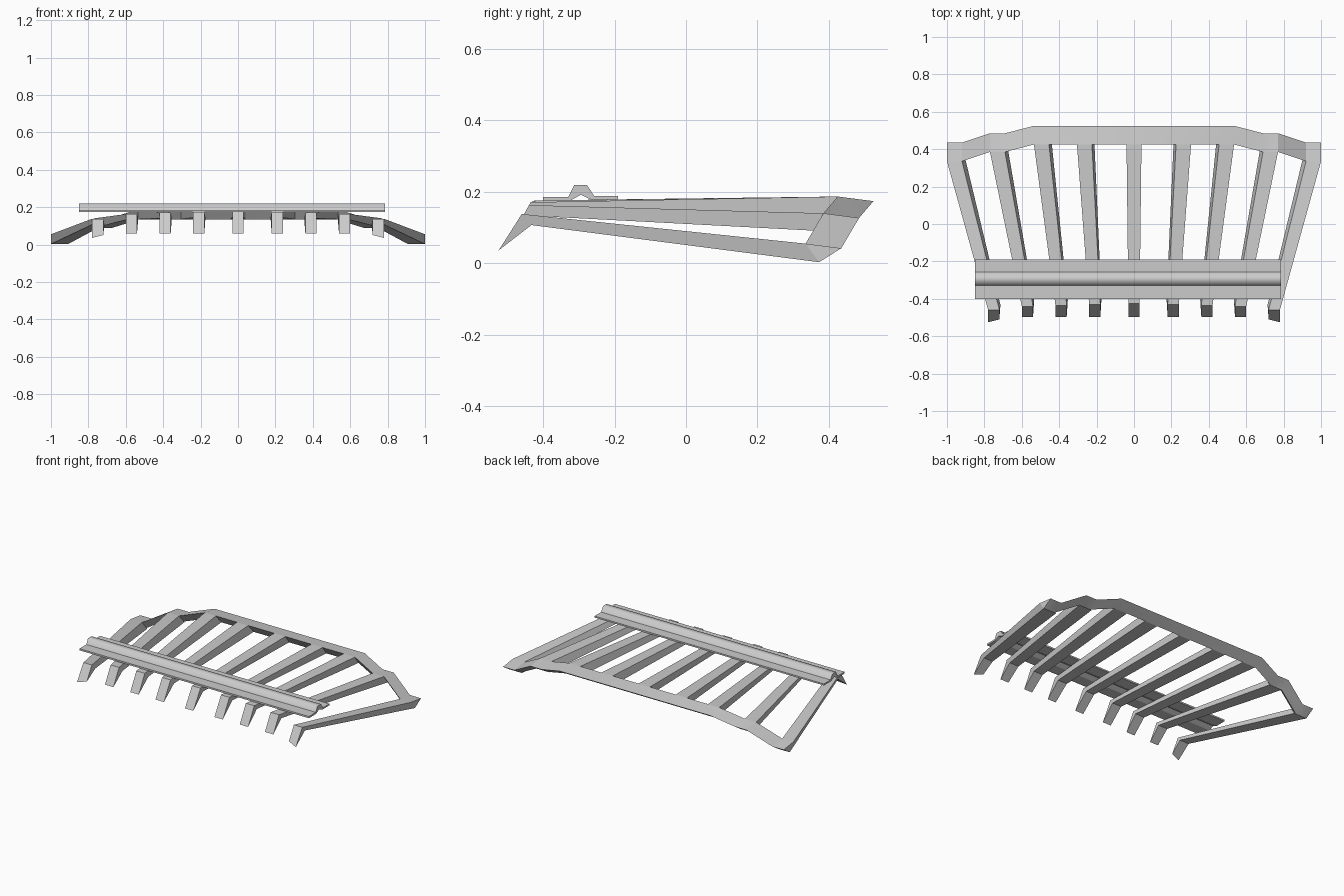
import bpy
import bmesh
from math import radians

cube = bpy.data.objects.get("Cube")
if cube:
    bpy.data.objects.remove(cube, do_unlink=True)

grey = bpy.data.materials.new("plain grey")
grey.use_nodes = True
colour = (0.6, 0.6, 0.6, 1)
grey.diffuse_color = colour
bsdf = next(n for n in grey.node_tree.nodes if n.type == "BSDF_PRINCIPLED")
bsdf.inputs["Base Color"].default_value = colour


def loft(name, rings):
    """Join matching closed cross-sections into a capped solid."""
    bm = bmesh.new()
    loops = [[bm.verts.new(p) for p in ring] for ring in rings]
    count = len(loops[0])
    for a, b in zip(loops, loops[1:]):
        for i in range(count):
            j = (i + 1) % count
            bm.faces.new((a[i], a[j], b[j], b[i]))
    bm.faces.new(loops[0])
    bm.faces.new(loops[-1])
    bmesh.ops.recalc_face_normals(bm, faces=bm.faces)
    mesh = bpy.data.meshes.new(name)
    bm.to_mesh(mesh)
    bm.free()
    mesh.materials.append(grey)
    obj = bpy.data.objects.new(name, mesh)
    bpy.context.collection.objects.link(obj)
    return obj


# Slats: front centre x, front y, front z, rear centre x, rear y, rear z
slats = [
    (0.00, -0.425, 0.176, 0.000, 0.425, 0.187),
    (0.21, -0.430, 0.175, 0.265, 0.425, 0.187),
    (0.39, -0.435, 0.171, 0.495, 0.425, 0.187),
    (0.57, -0.440, 0.163, 0.730, 0.385, 0.140),
    (0.75, -0.460, 0.138, 0.960, 0.335, 0.055),
]


def slat(name, data, sign):
    xf, yf, zf, xr, yr, zr = data
    outermost = xf > 0.7
    tip_y, tip_z = (-0.525, 0.036) if outermost else (-0.497, 0.058)
    sides = []
    for edge in (-1, 1):
        front, rear = xf + edge * 0.03, xr + edge * 0.04
        lean = 0.012 if edge < 0 and xf > 0 else 0
        skew = 0.015 if outermost and edge < 0 else 0
        sides.append([
            (sign * front, yf, zf),
            (sign * rear, yr, zr),
            (sign * (rear - lean), yr + 0.038, zr - 0.052),
            (sign * (front - lean / 2), yf + 0.027, zf - 0.031),
            (sign * front, tip_y + skew, tip_z + skew),
        ])
    loft(name, sides)


slat("centre_slat", slats[0], 1)
for side, sign in (("left", 1), ("right", -1)):
    for n, data in enumerate(slats[1:], 1):
        slat(f"{side}_slat_{n}", data, sign)

# Rear band: wedge section following the arch of the slat ends
half = [(xr + e * 0.04, y, z) for _, _, _, xr, y, z in slats[2:] for e in (-1, 1)]
half = half[1:]
stations = [(-x, y, z) for x, y, z in reversed(half)] + half
band = loft("rear_band", [
    [(x, y, z), (x, y + 0.1, z - 0.013), (x, y + 0.038, z - 0.052)]
    for x, y, z in stations
])

# Cross rail: flat flanges with a raised hollow ridge
profile = [
    (-0.40, 0.186), (-0.33, 0.186), (-0.313, 0.219), (-0.277, 0.219),
    (-0.257, 0.188), (-0.19, 0.188), (-0.19, 0.178), (-0.265, 0.178),
    (-0.295, 0.192), (-0.325, 0.175), (-0.40, 0.175),
]
rail = loft("cross_rail", [[(x, y, z) for y, z in profile] for x in (-0.85, 0.785)])

# Shading: soft ridge top, soft band, crisp everywhere else
for poly in rail.data.polygons:
    poly.use_smooth = True
for edge in rail.data.edges:
    a, b = (rail.data.vertices[i].co for i in edge.vertices)
    edge.use_edge_sharp = not (abs(a.x - b.x) > 1 and a.z > 0.21)

bpy.ops.object.select_all(action="DESELECT")
band.select_set(True)
bpy.context.view_layer.objects.active = band
bpy.ops.object.shade_smooth_by_angle(angle=radians(30))
